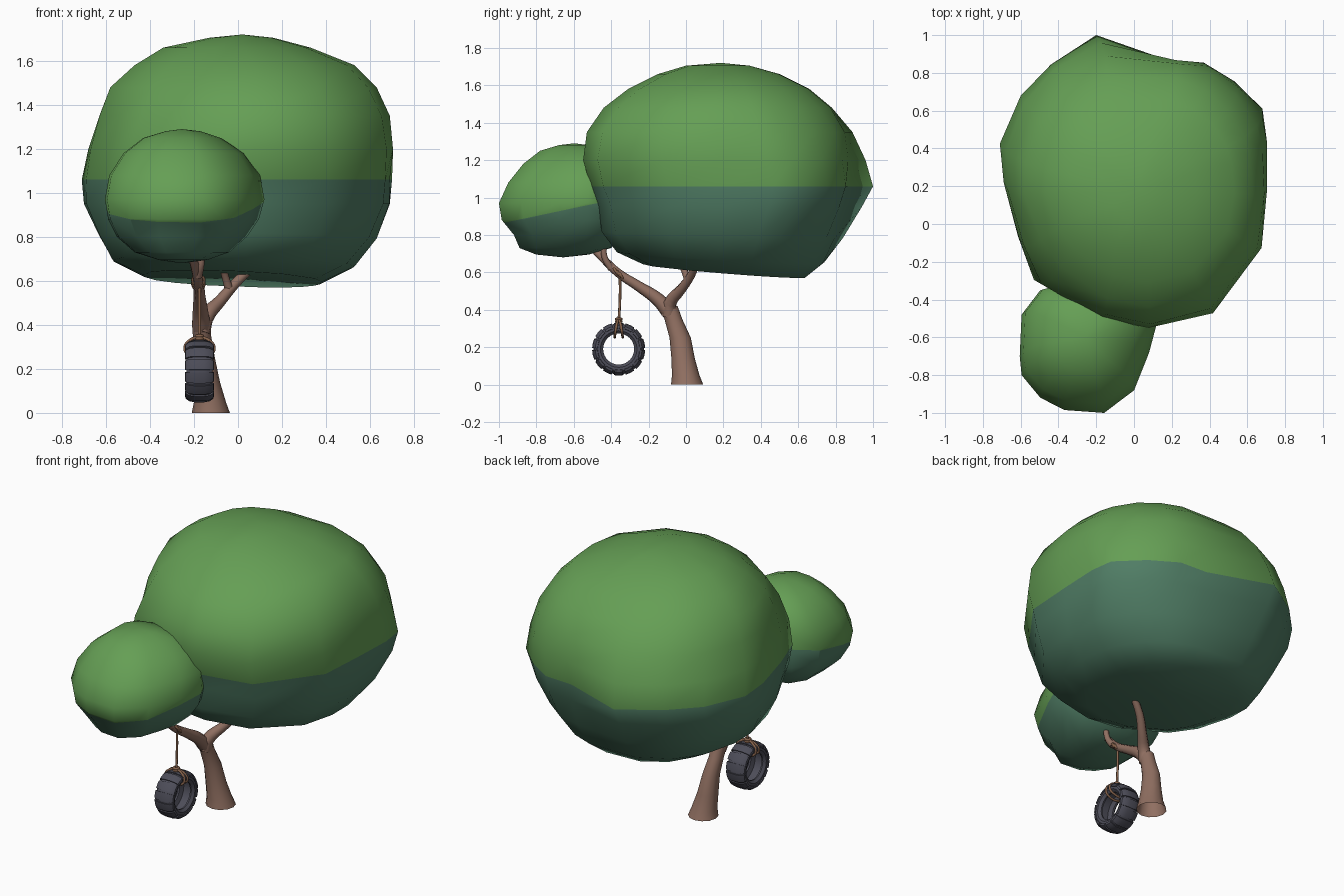
import bpy, bmesh, math
from mathutils import Vector

if "Cube" in bpy.data.objects:
    bpy.data.objects.remove(bpy.data.objects["Cube"])


def material(name, rgb):
    m = bpy.data.materials.new(name)
    m.diffuse_color = (*rgb, 1)
    m.use_nodes = True
    m.node_tree.nodes["Principled BSDF"].inputs["Base Color"].default_value = m.diffuse_color
    return m


LEAF = material("leaf green", (0.13, 0.345, 0.09))
SHADE = material("under leaf teal", (0.08, 0.205, 0.13))
BARK = material("bark brown", (0.28, 0.16, 0.12))
RUBBER = material("rubber grey", (0.075, 0.075, 0.10))
ROPE = material("rope brown", (0.25, 0.13, 0.075))


def finish(name, bm, mats, angle=40):
    bmesh.ops.recalc_face_normals(bm, faces=bm.faces)
    me = bpy.data.meshes.new(name)
    bm.to_mesh(me)
    bm.free()
    for m in mats:
        me.materials.append(m)
    ob = bpy.data.objects.new(name, me)
    bpy.context.collection.objects.link(ob)
    smooth(ob, angle)
    return ob


def smooth(ob, angle):
    bpy.ops.object.select_all(action='DESELECT')
    ob.select_set(True)
    bpy.context.view_layer.objects.active = ob
    bpy.ops.object.shade_smooth_by_angle(angle=math.radians(angle))


def normalise(pts):
    """Scale a plan outline to the -1..1 square."""
    xs, ys = zip(*pts)
    f = lambda v, a: (2 * v - min(a) - max(a)) / (max(a) - min(a))
    return [(f(x, xs), f(y, ys)) for x, y in pts]


def rounder(outline, k, dent):
    """Blend an outline towards a soft rounded square, dented at the front left."""
    out = []
    for u, v in outline:
        r, n = math.hypot(u, v), 2.3
        c, s = u / r, v / r
        r = r * (1 - k) + k * (abs(c) ** n + abs(s) ** n) ** (-1 / n)
        r *= 1 - dent * k * max(0, -c) * max(0, -s)
        out.append((c * r, s * r))
    return normalise(out)


def loft(outline, rings, poles=None, slope=(0, 0), waist=None):
    """Stack a plan outline; each ring is z, xmin, xmax, ymin, ymax.
    The slope tilts the lowest three rings; the outline gets rounder away from the waist."""
    bm = bmesh.new()
    rows = []
    for i, (z, x0, x1, y0, y1) in enumerate(rings):
        k = max(0, 1 - i / 3)
        row = []
        shape = outline
        if waist:
            shape = rounder(outline, min(1, abs(z - waist) / .4), .2 if z > waist else .04)
        for u, v in shape:
            x, y = (x0 + x1) / 2 + u * (x1 - x0) / 2, (y0 + y1) / 2 + v * (y1 - y0) / 2
            dz = k * (slope[0] * (x - (x0 + x1) / 2) + slope[1] * (y - (y0 + y1) / 2))
            row.append(bm.verts.new((x, y, z + dz)))
        rows.append(row)
    n = len(outline)
    for a, b in zip(rows, rows[1:]):
        for i in range(n):
            j = (i + 1) % n
            bm.faces.new((a[i], a[j], b[j], b[i]))
    if poles:
        for row, z in zip((rows[0], rows[-1]), poles):
            c = sum((v.co for v in row), Vector()) / n
            p = bm.verts.new((c.x, c.y, z))
            for i in range(n):
                bm.faces.new((row[i], row[(i + 1) % n], p))
    return bm


def two_tone(bm, co, no):
    """Cut by a plane and colour the part below it."""
    co, no = Vector(co), Vector(no).normalized()
    bmesh.ops.bisect_plane(bm, geom=bm.verts[:] + bm.edges[:] + bm.faces[:],
                           dist=1e-4, plane_co=co, plane_no=no)
    for f in bm.faces:
        f.material_index = int((f.calc_center_median() - co).dot(no) < 0)


# Large crown
plan = normalise([(.70, .45), (.68, .6), (.53, .75), (.37, .85), (.19, .86), (-.2, 1),
                  (-.44, .84), (-.6, .67), (-.71, .41), (-.69, .2), (-.61, -.1),
                  (-.53, -.33), (-.2, -.5), (.06, -.55), (.41, -.48), (.67, -.12), (.69, .2)])
bm = loft(plan, [(.61, -.43, .38, -.23, .64), (.68, -.57, .53, -.37, .74),
                 (.80, -.63, .63, -.45, .84), (.95, -.70, .69, -.47, .94),
                 (1.06, -.71, .70, -.51, 1.0), (1.20, -.68, .705, -.55, .96),
                 (1.35, -.63, .69, -.53, .89), (1.48, -.58, .63, -.44, .78),
                 (1.58, -.47, .53, -.31, .66), (1.66, -.34, .33, -.15, .50),
                 (1.705, -.13, .16, 0, .34)], (.62, 1.72), (-.04, -.08), 1.06)
two_tone(bm, (0, 0, 1.06), (0, 0, 1))
finish("large_crown", bm, [LEAF, SHADE], 60)

# Small crown in front, with a tilted colour line
plan = normalise([(.12, -.53), (.05, -.38), (-.1, -.31), (-.3, -.3), (-.5, -.35), (-.6, -.48),
                  (-.61, -.7), (-.6, -.8), (-.5, -.92), (-.37, -.985), (-.16, -1),
                  (0, -.88), (.08, -.68)])
bm = loft(plan, [(.695, -.36, -.14, -.80, -.52), (.73, -.47, -.04, -.89, -.40),
                 (.80, -.55, .04, -.92, -.34), (.88, -.59, .095, -.985, -.30),
                 (.97, -.605, .12, -1, -.30), (1.08, -.585, .10, -.95, -.30),
                 (1.18, -.52, .03, -.87, -.34), (1.25, -.43, -.08, -.78, -.42),
                 (1.28, -.33, -.17, -.68, -.52)], (.68, 1.29))
two_tone(bm, (-.25, -.95, .87), (0, -.21, 1))
finish("small_crown", bm, [LEAF, SHADE], 60)

# Trunk, open underneath
circle = [(math.cos(i * math.pi / 6), math.sin(i * math.pi / 6)) for i in range(12)]
bm = loft(circle, [(0, -.21, -.037, -.08, .092), (.05, -.2, -.055, -.075, .072),
                   (.14, -.2, -.082, -.078, .047), (.25, -.2, -.105, -.088, .026),
                   (.35, -.205, -.122, -.115, -.02), (.42, -.21, -.125, -.145, -.045)])
finish("trunk", bm, [BARK])


def tube(name, pts, mat, cyclic=False):
    """Round tube along points of x, y, z, radius."""
    cu = bpy.data.curves.new(name, 'CURVE')
    cu.dimensions = '3D'
    cu.bevel_depth, cu.bevel_resolution, cu.resolution_u = 1, 2, 4
    cu.use_fill_caps = True
    sp = cu.splines.new('BEZIER')
    sp.bezier_points.add(len(pts) - 1)
    sp.use_cyclic_u = cyclic
    for bp, (x, y, z, r) in zip(sp.bezier_points, pts):
        bp.co, bp.radius = (x, y, z), r
        bp.handle_left_type = bp.handle_right_type = 'AUTO'
    cu.materials.append(mat)
    ob = bpy.data.objects.new(name, cu)
    bpy.context.collection.objects.link(ob)
    bpy.ops.object.select_all(action='DESELECT')
    ob.select_set(True)
    bpy.context.view_layer.objects.active = ob
    bpy.ops.object.convert(target='MESH')
    smooth(bpy.context.object, 50)


# Branches
tube("rear_branch", [(-.166, -.09, .37, .042), (-.145, -.085, .435, .036), (-.08, -.025, .51, .027),
                     (-.02, .025, .58, .023), (.06, .06, .66, .019)], BARK)
tube("rear_twig", [(-.04, .01, .56, .02), (-.055, -.01, .61, .017), (-.075, -.05, .68, .014)], BARK)
tube("front_branch", [(-.166, -.09, .39, .043), (-.17, -.15, .455, .036), (-.175, -.26, .53, .027),
                      (-.18, -.36, .595, .023), (-.2, -.45, .68, .02), (-.225, -.53, .76, .016)], BARK)
tube("front_twig", [(-.18, -.40, .62, .019), (-.168, -.435, .68, .017), (-.16, -.44, .78, .015)], BARK)

# Rope, knots and loops round the tyre
CX, CY, CZ = -.175, -.36, .19
tube("swing_rope", [(CX, CY + .007, .59, .007), (CX, CY + .007, .46, .007), (CX, CY, .33, .007)], ROPE)
for k in range(3):
    y, z = -.348 - .012 * k, .584 + .009 * k
    tube("branch_knot", [(-.18 + .026 * math.cos(a), y - .55 * .026 * math.sin(a),
                          z + .83 * .026 * math.sin(a), .007)
                         for a in [i * math.pi / 3 for i in range(6)]], ROPE, True)
for k in range(2):
    tube("rope_knot", [(CX + .013 * math.cos(a), CY + .013 * math.sin(a), .338 + .012 * k, .008)
                       for a in [i * math.pi / 3 for i in range(6)]], ROPE, True)
for s in (-1, 1):
    tube("tyre_loop", [(CX + x, CY + s * y, z, .007) for x, y, z in
                       [(0, .003, .343), (.05, .010, .325), (.067, .016, .29), (.045, .02, .264),
                        (-.045, .02, .264), (-.067, .016, .29), (-.05, .010, .325)]], ROPE, True)


def sweep(bm, profile, a0, a1, steps, closed=False):
    """Turn a closed (x, radius) profile round the tyre axle."""
    rows = []
    for i in range(steps if closed else steps + 1):
        a = a0 + (a1 - a0) * i / steps
        rows.append([bm.verts.new((CX + x, CY + r * math.sin(a), CZ + r * math.cos(a)))
                     for x, r in profile])
    n = len(profile)
    for a, b in zip(rows, rows[1:] + (rows[:1] if closed else [])):
        for i in range(n):
            j = (i + 1) % n
            bm.faces.new((a[i], a[j], b[j], b[i]))
    if not closed:
        bm.faces.new(rows[0])
        bm.faces.new(rows[-1])


# Tyre body with a hollow inner side
half = [(.026, .112), (.036, .084), (.046, .083), (.060, .098), (.060, .117), (.044, .131), (.02, .136)]
mirror = lambda h: h + [(-x, r) for x, r in reversed(h)]
bm = bmesh.new()
sweep(bm, mirror(half), 0, math.tau, 32, True)
finish("tyre", bm, [RUBBER], 40)

# Tread lugs
half = [(.040, .126), (.055, .110), (.066, .113), (.063, .125), (.047, .137), (.02, .142)]
bm = bmesh.new()
for i in range(14):
    a = math.tau * i / 14
    sweep(bm, mirror(half), a - .18, a + .18, 2)
finish("tyre_lugs", bm, [RUBBER], 30)
